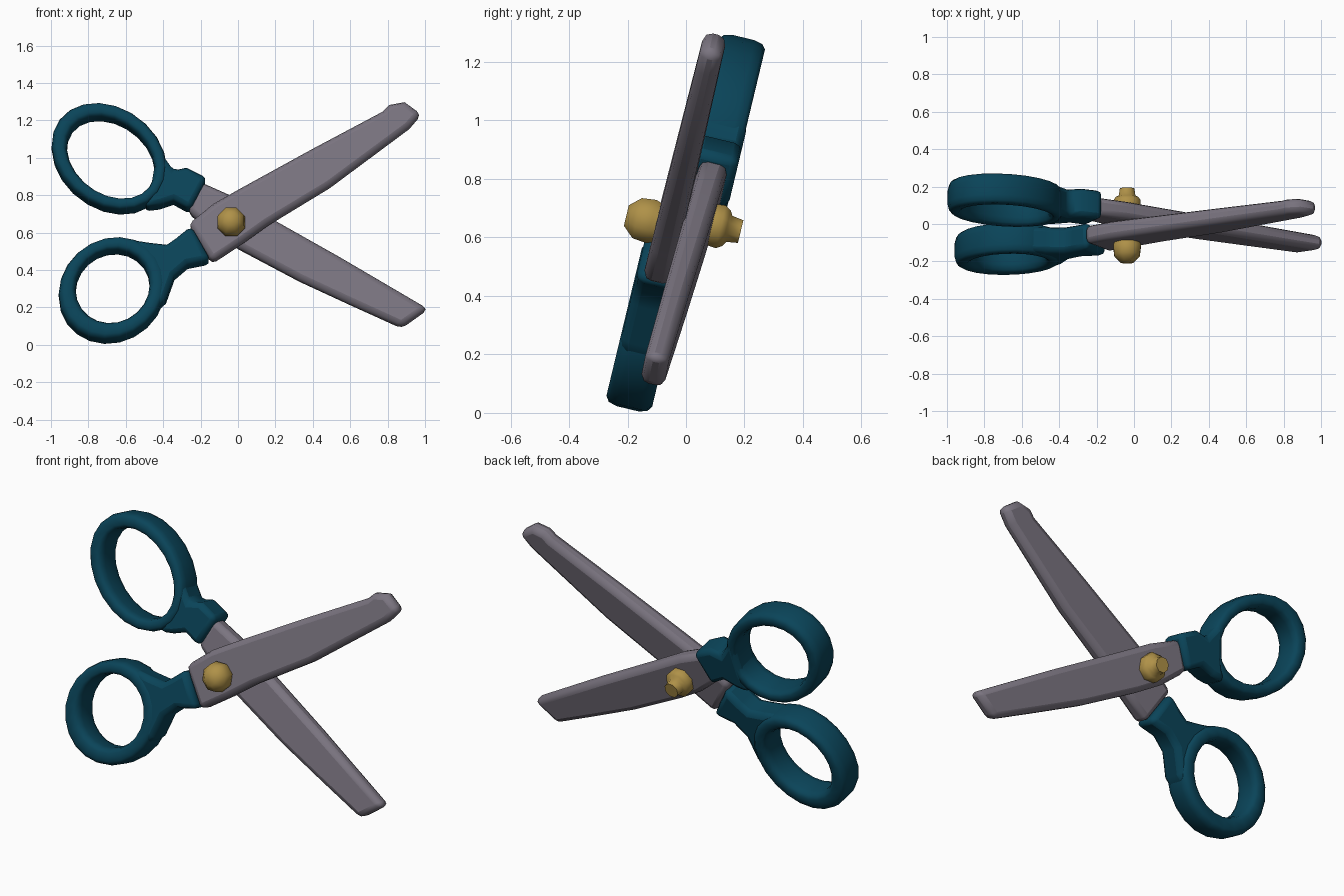
import bpy, bmesh, math
from mathutils import Vector

if "Cube" in bpy.data.objects:
    bpy.data.objects.remove(bpy.data.objects["Cube"])

TILT = math.radians(13.5)      # the scissors lean back
S, C = math.sin(TILT), math.cos(TILT)
Z0 = 0.655                     # height of the pivot


def material(name, rgb):
    m = bpy.data.materials.new(name)
    m.diffuse_color = (*rgb, 1)
    m.use_nodes = True
    m.node_tree.nodes["Principled BSDF"].inputs["Base Color"].default_value = m.diffuse_color
    return m


TEAL = material("teal_plastic", (0.003, 0.058, 0.100))
STEEL = material("grey_steel", (0.195, 0.175, 0.215))
BRASS = material("brass", (0.43, 0.285, 0.065))


def place(x, z, ref, n):
    """Front-view x, z measured at depth ref, moved to depth n along the tilted normal."""
    v = (z - Z0 + ref * S) / C
    return Vector((x, n * C + v * S, Z0 + v * C - n * S))


def finish(name, bm, mat, bevel=0.0, angle=50):
    bmesh.ops.recalc_face_normals(bm, faces=bm.faces)
    me = bpy.data.meshes.new(name)
    bm.to_mesh(me)
    bm.free()
    ob = bpy.data.objects.new(name, me)
    bpy.context.collection.objects.link(ob)
    me.materials.append(mat)
    if bevel:
        b = ob.modifiers.new("round", 'BEVEL')
        b.width, b.segments, b.limit_method = bevel, 2, 'ANGLE'
        b.angle_limit = math.radians(50)
    bpy.context.view_layer.objects.active = ob
    ob.select_set(True)
    bpy.ops.object.shade_smooth_by_angle(angle=math.radians(angle))
    ob.select_set(False)
    return ob


def plate(name, pts, mid, half, mat, bevel):
    """Outline with thickness; mid and half are (value at x=-0.25, value at x=1)."""
    bm = bmesh.new()
    sides = ([], [])
    for x, z in pts:
        t = (x + 0.25) / 1.25
        n = mid[0] + (mid[1] - mid[0]) * t
        h = half[0] + (half[1] - half[0]) * t
        for side, sgn in zip(sides, (-1, 1)):
            side.append(bm.verts.new(place(x, z, n, n + sgn * h)))
    bm.faces.new(sides[0])
    bm.faces.new(sides[1])
    for i in range(len(pts)):
        j = (i + 1) % len(pts)
        bm.faces.new((sides[0][i], sides[0][j], sides[1][j], sides[1][i]))
    return finish(name, bm, mat, bevel)


def bridge(bm, rings, closed):
    k = len(rings[0])
    for i in range(len(rings) if closed else len(rings) - 1):
        a, b = rings[i], rings[(i + 1) % len(rings)]
        for j in range(k):
            bm.faces.new((a[j], a[(j + 1) % k], b[(j + 1) % k], b[j]))


def soft(c, p):
    return math.copysign(abs(c) ** p, c)


def finger_ring(name, outer, inner, rot, n0, depth):
    """Oval loop between two ellipses (cx, cz, a, b) with a boxy rounded section."""
    bm = bmesh.new()
    rot = math.radians(rot)
    rings = []
    for i in range(22):
        u = 2 * math.pi * i / 22

        def on(e):
            p, q = e[2] * math.cos(u), e[3] * math.sin(u)
            return Vector((e[0] + p * math.cos(rot) - q * math.sin(rot),
                           e[1] + p * math.sin(rot) + q * math.cos(rot)))
        o, w = on(outer), on(inner)
        ring = []
        for j in range(12):
            f = 2 * math.pi * (j + 0.5) / 12
            p = w.lerp(o, 0.5 + 0.5 * soft(math.cos(f), 0.6))
            ring.append(bm.verts.new(place(p.x, p.y, n0, n0 + depth * soft(math.sin(f), 0.55))))
        rings.append(ring)
    bridge(bm, rings, True)
    return finish(name, bm, TEAL, angle=60)


# Finger loops
finger_ring("upper_finger_loop", (-0.688, 0.995, 0.333, 0.262), (-0.68, 0.988, 0.256, 0.19),
            -37, 0.045, 0.082)
finger_ring("lower_finger_loop", (-0.672, 0.29, 0.297, 0.267), (-0.67, 0.30, 0.202, 0.187),
            35, -0.045, 0.082)

# Necks joining loops to blades
plate("upper_neck", [(-0.435, 1.08), (-0.39, 0.985), (-0.345, 0.92), (-0.275, 0.935), (-0.165, 0.88),
                     (-0.255, 0.71), (-0.345, 0.76), (-0.42, 0.735), (-0.50, 0.725),
                     (-0.465, 0.83), (-0.445, 0.95)],
      (0.05, 0.05), (0.078, 0.078), TEAL, 0.03)
plate("lower_neck", [(-0.60, 0.555), (-0.47, 0.535), (-0.38, 0.525), (-0.33, 0.56), (-0.25, 0.625),
                     (-0.145, 0.44), (-0.27, 0.415), (-0.34, 0.355), (-0.385, 0.23), (-0.44, 0.18),
                     (-0.46, 0.33), (-0.51, 0.44)],
      (-0.05, -0.05), (0.072, 0.072), TEAL, 0.03)

# Blades
plate("front_blade", [(-0.265, 0.64), (-0.13, 0.75), (0.01, 0.83), (0.40, 1.045), (0.775, 1.245),
                      (0.81, 1.28), (0.89, 1.295), (0.98, 1.23), (0.915, 1.155), (0.49, 0.84),
                      (0.16, 0.64), (0.02, 0.54), (-0.14, 0.435)],
      (-0.05, -0.05), (0.05, 0.039), STEEL, 0.03)
plate("back_blade", [(-0.20, 0.865), (-0.03, 0.79), (0.18, 0.67), (0.545, 0.465), (1.015, 0.19),
                     (0.875, 0.09), (0.60, 0.215), (0.33, 0.34), (0.01, 0.51), (-0.14, 0.60),
                     (-0.27, 0.71)],
      (0.05, 0.012), (0.05, 0.041), STEEL, 0.03)


# Pivot bolt: stepped turned shapes on both sides of the blades
def turned(name, z, steps, sides):
    bm = bmesh.new()
    rings = []
    for n, r in steps:
        rings.append([bm.verts.new(place(-0.037 + r * math.cos(a), z + r * math.sin(a), steps[0][0], n))
                      for a in (2 * math.pi * (j + 0.5) / sides for j in range(sides))])
    bridge(bm, rings, False)
    bm.faces.new(rings[0])
    bm.faces.new(rings[-1])
    return finish(name, bm, BRASS, angle=60)


turned("bolt_head", 0.675, [(-0.203, 0.038), (-0.185, 0.055), (-0.165, 0.074), (-0.115, 0.08),
                            (-0.085, 0.068), (0.0, 0.06)], 8)
turned("bolt_nut", 0.62, [(0.190, 0.042), (0.15, 0.048), (0.14, 0.066), (0.12, 0.079),
                          (0.085, 0.076), (0.0, 0.06)], 8)
